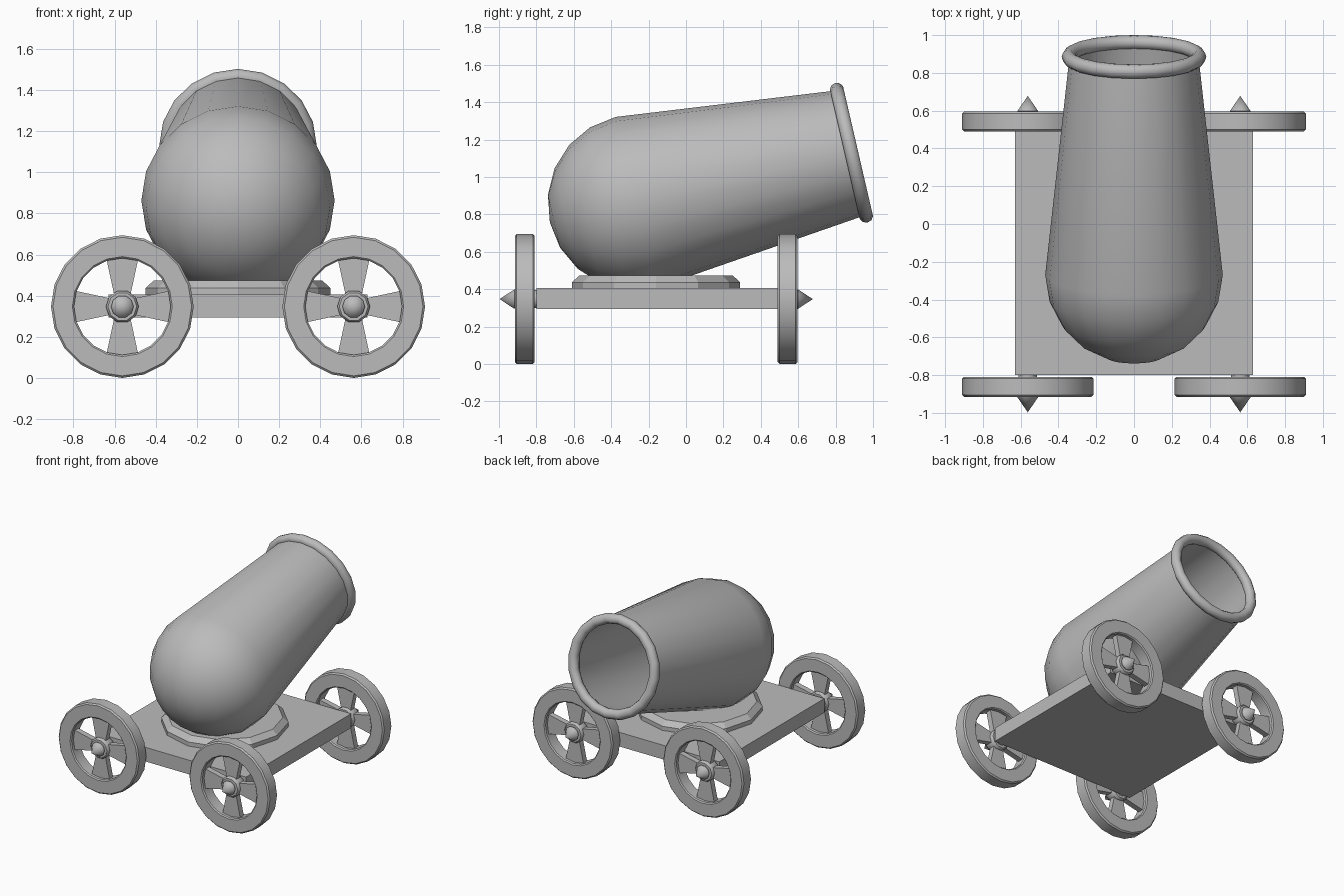
import bpy, bmesh, math
from mathutils import Matrix, Vector

if "Cube" in bpy.data.objects:
    bpy.data.objects.remove(bpy.data.objects["Cube"])

metal = bpy.data.materials.new("grey metal")
metal.diffuse_color = (0.5, 0.5, 0.5, 1)
metal.use_nodes = True
metal.node_tree.nodes["Principled BSDF"].inputs["Base Color"].default_value = metal.diffuse_color


def finish(name, bm, matrix, angle=35):
    """Turn a bmesh into a shaded, coloured object."""
    bmesh.ops.recalc_face_normals(bm, faces=bm.faces)
    bmesh.ops.transform(bm, matrix=matrix, verts=bm.verts)
    mesh = bpy.data.meshes.new(name)
    bm.to_mesh(mesh)
    bm.free()
    mesh.materials.append(metal)
    ob = bpy.data.objects.new(name, mesh)
    bpy.context.collection.objects.link(ob)
    bpy.ops.object.select_all(action='DESELECT')
    ob.select_set(True)
    bpy.context.view_layer.objects.active = ob
    bpy.ops.object.shade_smooth_by_angle(angle=math.radians(angle))
    return ob


def lathe(name, profile, sides, matrix, closed=False, angle=35):
    """Spin (radius, height) points round local z."""
    bm = bmesh.new()
    rings = []
    for r, h in profile:
        if r < 1e-5:
            rings.append([bm.verts.new((0, 0, h))] * sides)
        else:
            rings.append([bm.verts.new((r * math.cos(a), r * math.sin(a), h))
                          for a in (math.tau * i / sides for i in range(sides))])
    pairs = list(zip(rings, rings[1:]))
    if closed:
        pairs.append((rings[-1], rings[0]))
    for lo, hi in pairs:
        for i in range(sides):
            j = (i + 1) % sides
            quad = list(dict.fromkeys((lo[i], lo[j], hi[j], hi[i])))
            if len(quad) > 2:
                bm.faces.new(quad)
    return finish(name, bm, matrix, angle)


def box(name, lo, hi):
    bm = bmesh.new()
    bmesh.ops.create_cube(bm, size=1)
    lo, hi = Vector(lo), Vector(hi)
    return finish(name, bm, Matrix.Translation((lo + hi) / 2) @ Matrix.Diagonal((*(hi - lo), 1)))


# Carriage bed and the chamfered turntable on it
box("carriage_bed", (-0.63, -0.80, 0.295), (0.63, 0.49, 0.405))
lathe("turntable", [(0, 0.40), (0.45, 0.40), (0.45, 0.437), (0.41, 0.473), (0, 0.473)],
      12, Matrix.Translation((0, -0.16, 0)), angle=20)

# Barrel: round breech, tapering tube, open bore
tilt = math.radians(13)
barrel_matrix = Matrix.Translation((0, -0.27, 0.863)) @ Matrix.Rotation(tilt - math.pi / 2, 4, 'X') \
    @ Matrix.Rotation(math.pi, 4, 'Z') @ Matrix.Rotation(math.pi / 2, 4, 'Z')
barrel_matrix = Matrix.Translation((0, -0.27, 0.863)) @ \
    Vector((0, math.cos(tilt), math.sin(tilt))).to_track_quat('Z', 'X').to_matrix().to_4x4()
R, LENGTH, MOUTH = 0.47, 1.185, 0.342


def shell(radius, mouth):
    breech = [(radius * math.sin(math.radians(a)), -radius * math.cos(math.radians(a)))
              for a in range(0, 91, 18)]
    return breech + [(mouth, LENGTH)]


lathe("barrel", shell(R, MOUTH) + shell(R - 0.02, MOUTH - 0.02)[::-1], 20, barrel_matrix, angle=50)

# Rounded muzzle ring
ring = [(0.345 + 0.038 * math.cos(a), LENGTH + 0.038 * math.sin(a))
        for a in (math.tau * i / 10 for i in range(10))]
lathe("muzzle_ring", ring, 20, barrel_matrix, closed=True, angle=60)


def spokes(name, matrix):
    """Four tapered spokes, wide at the rim."""
    bm = bmesh.new()
    for k in range(4):
        turn = Matrix.Rotation(k * math.pi / 2, 3, 'Z')
        outline = [(0.04, -0.036), (0.245, -0.08), (0.245, 0.08), (0.04, 0.036)]
        lo, hi = [[bm.verts.new(turn @ Vector((x, y, z))) for x, y in outline]
                  for z in (-0.022, 0.022)]
        bm.faces.new(lo[::-1])
        bm.faces.new(hi)
        for i in range(4):
            j = (i + 1) % 4
            bm.faces.new((lo[i], lo[j], hi[j], hi[i]))
    return finish(name, bm, matrix)


# Wheels: local z points outward along the axle
rim = [(0.235, -0.045), (0.243, -0.053), (0.337, -0.053), (0.347, -0.043),
       (0.347, 0.043), (0.337, 0.053), (0.243, 0.053), (0.235, 0.045)]
hub = [(0.05, -0.045), (0.07, -0.045), (0.08, -0.033), (0.08, 0.033),
       (0.07, 0.045), (0.05, 0.045)]
spike = [(0, -0.10), (0.05, -0.10), (0.05, 0.05), (0.055, 0.055), (0, 0.135)]
for end, y, out in (("front", -0.862, -1), ("back", 0.543, 1)):
    for side, x in (("left", -0.5625), ("right", 0.5625)):
        m = Matrix.Translation((x, y, 0.347)) @ Matrix.Rotation(-out * math.pi / 2, 4, 'X')
        tag = f"{end}_{side}_"
        lathe(tag + "wheel_rim", rim, 20, m, closed=True, angle=30)
        lathe(tag + "wheel_hub", hub, 10, m, closed=True, angle=40)
        lathe(tag + "axle_spike", spike, 10, m, angle=40)
        spokes(tag + "wheel_spokes", m)
